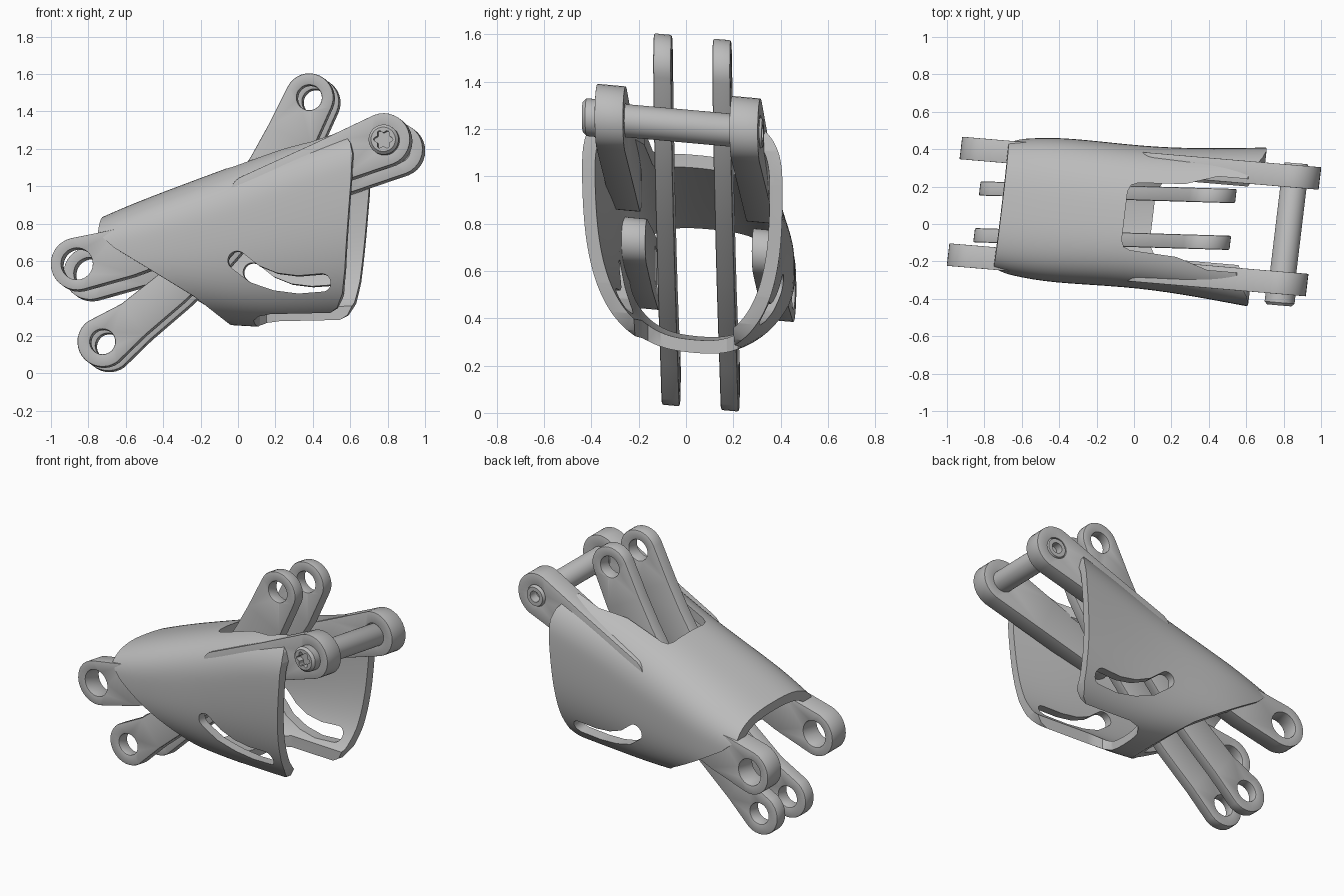
import bpy, bmesh, math
from mathutils import Matrix, Vector

cube = bpy.data.objects.get("Cube")
if cube:
    bpy.data.objects.remove(cube, do_unlink=True)

grey = bpy.data.materials.new("satin grey metal")
grey.use_nodes = True
grey.diffuse_color = (0.5, 0.5, 0.5, 1)
grey.node_tree.nodes["Principled BSDF"].inputs["Base Color"].default_value = (0.5, 0.5, 0.5, 1)


def make(name, bm):
    bmesh.ops.recalc_face_normals(bm, faces=bm.faces)
    me = bpy.data.meshes.new(name)
    bm.to_mesh(me)
    bm.free()
    ob = bpy.data.objects.new(name, me)
    bpy.context.collection.objects.link(ob)
    me.materials.append(grey)
    return ob


def prism(name, loops, axis, lo, hi):
    """Extrude a flat outline (first loop) with holes (other loops)."""
    bm = bmesh.new()
    edges = []
    for loop in loops:
        vs = [bm.verts.new((u, lo, v) if axis == "Y" else (u, v, lo)) for u, v in loop]
        edges += [bm.edges.new((vs[i - 1], vs[i])) for i in range(len(vs))]
    bmesh.ops.triangle_fill(bm, use_beauty=True, edges=edges)
    ext = bmesh.ops.extrude_face_region(bm, geom=bm.faces[:])
    step = Vector((0, hi - lo, 0)) if axis == "Y" else Vector((0, 0, hi - lo))
    bmesh.ops.translate(bm, vec=step, verts=[g for g in ext["geom"] if isinstance(g, bmesh.types.BMVert)])
    return make(name, bm)


def circle(x, z, r, n=36):
    return [(x + r * math.cos(math.tau * i / n), z + r * math.sin(math.tau * i / n)) for i in range(n)]


def strap(path, n=16):
    """Round-ended outline around a path of (x, z, radius)."""
    p = [Vector(q[:2]) for q in path]
    r = [q[2] for q in path]
    last = len(p) - 1
    ang = []
    for i in range(last + 1):
        d = p[min(i + 1, last)] - p[max(i - 1, 0)]
        ang.append(math.atan2(d.y, d.x))

    def at(i, turn):
        a = ang[i] + turn
        return (p[i].x + r[i] * math.cos(a), p[i].y + r[i] * math.sin(a))

    h = math.pi / 2
    out = [at(i, h) for i in range(1, last)]
    out += [at(last, h - math.pi * k / n) for k in range(n + 1)]
    out += [at(i, -h) for i in range(last - 1, 0, -1)]
    out += [at(0, -h - math.pi * k / n) for k in range(n + 1)]
    return out


def apply(ob, kind, **settings):
    m = ob.modifiers.new(kind.lower(), kind)
    for key, value in settings.items():
        setattr(m, key, value)
    bpy.context.view_layer.objects.active = ob
    bpy.ops.object.modifier_apply(modifier=m.name)


def cut(ob, cutter, operation="DIFFERENCE"):
    cutter.hide_render = True
    apply(ob, "BOOLEAN", object=cutter, operation=operation, solver="EXACT")
    bpy.data.objects.remove(cutter, do_unlink=True)


def soften(ob, width=0.012):
    apply(ob, "BEVEL", width=width, segments=2, limit_method="ANGLE", angle_limit=math.radians(40))


def finish(ob, yaw=0.085):
    """Set the part in the slightly turned stance and shade it."""
    ob.data.transform(Matrix(((1, 0.12, 0, 0), (-yaw, 1, 0, 0.04), (0, -0.09, 1, 0), (0, 0, 0, 1))))
    bpy.ops.object.select_all(action="DESELECT")
    ob.select_set(True)
    bpy.context.view_layer.objects.active = ob
    bpy.ops.object.shade_smooth_by_angle(angle=math.radians(35))


# Shell: hollow tapered tube, (x, half width, top, widest height, bottom)
stations = [(-1.0, .31, .70, .56, .36), (-.8, .335, .79, .6, .35), (-.6, .37, .88, .62, .33),
            (-.4, .39, .96, .65, .3), (0, .375, 1.11, .75, .25), (.3, .39, 1.22, .88, .25),
            (.6, .42, 1.31, .98, .26), (.9, .45, 1.4, 1.05, .28)]
wall = 0.055
count = 40


def section(st, inset):
    x, w, top, mid, low = st
    pts = []
    for i in range(count):
        a = math.tau * (i + 0.5) / count
        c, s = math.cos(a), math.sin(a)
        e = 2 / 2.7
        reach = top - mid if s > 0 else mid - low
        pts.append((x, math.copysign(abs(c) ** e, c) * (w - inset),
                    mid + math.copysign(abs(s) ** e, s) * (reach - inset)))
    return pts


bm = bmesh.new()
rings = [section(s, 0) for s in stations] + [section(s, wall) for s in reversed(stations)]
rings = [[bm.verts.new(p) for p in ring] for ring in rings]
for k in range(len(rings)):
    a, b = rings[k - 1], rings[k]
    for i in range(count):
        bm.faces.new((a[i - 1], a[i], b[i], b[i - 1]))
shell = make("shell", bm)
apply(shell, "SUBSURF", levels=2)

# Shell side outline, top opening, bottom opening and curved slots
side = [(-.70, .95), (-.71, .72), (-.62, .64), (-.2, .385), (-.01, .235), (.02, .2),
        (.3, .2), (.48, .28), (.56, .33), (.595, .40), (.615, .52), (.635, .75), (.655, 1.0),
        (.66, 1.14), (.645, 1.2), (.61, 1.245), (.55, 1.28), (.5, 1.5), (-.3, 1.5)]
cut(shell, prism("side_outline", [side], "Y", -1, 1), "INTERSECT")
half = [(1, .25), (.42, .25), (.25, .195), (0, .18), (-.035, .165), (-.05, .13)]
opening = half + [(x, -y) for x, y in reversed(half)]
cut(shell, prism("top_opening", [opening], "Z", .62, 2))
half = [(1, .21), (.2, .21), (.13, .19), (.1, .14)]
opening = half + [(x, -y) for x, y in reversed(half)]
cut(shell, prism("bottom_opening", [opening], "Z", -.2, .62))
slot = [(.04, .57, .05), (.13, .5, .05), (.24, .46, .046), (.36, .445, .046), (.49, .455, .046)]
cut(shell, prism("slot_cutter", [strap(slot)], "Y", -1, 1))
finish(shell)

# Lug arms on both sides
for word, s in (("right", -1), ("left", 1)):
    lo, hi = s * .285 - .06, s * .285 + .06
    arms = (("rear", [(-.82, .555, .14), (-.55, .62, .13), (-.25, .70, .1)], .085),
            ("pin", [(.82, 1.22, .14), (.5, 1.09, .12), (.1, .93, .1)], .068))
    for kind, path, hole in arms:
        arm = prism(f"{kind}_lug_{word}", [strap(path), circle(*path[0][:2], hole)], "Y", lo, hi)
        soften(arm)
        finish(arm)

# Pair of bent links running through the shell
link_path = [(-.705, .155, .135), (-.54, .275, .105), (-.34, .44, .1), (-.15, .63, .105),
             (.05, .87, .115), (.2, 1.08, .13), (.3, 1.25, .135), (.4, 1.46, .13)]
for word, s in (("right", -1), ("left", 1)):
    holes = [circle(*link_path[k][:2], .067) for k in (0, -1)]
    link = prism(f"link_{word}", [strap(link_path)] + holes, "Y", s * .125 - .038, s * .125 + .038)
    soften(link, .008)
    finish(link, yaw=.03)

# Cross pin with head, turned from a profile of (radius, y)
turned = [(0, -.405), (.065, -.405), (.08, -.39), (.08, -.345), (.07, -.34),
          (.07, .335), (.06, .355), (0, .355)]
bm = bmesh.new()
vs = [bm.verts.new((r, y, 0)) for r, y in turned]
es = [bm.edges.new(pair) for pair in zip(vs, vs[1:])]
bmesh.ops.spin(bm, geom=vs + es, cent=(0, 0, 0), axis=(0, 1, 0), angle=math.tau, steps=40)
bmesh.ops.remove_doubles(bm, verts=bm.verts, dist=1e-4)
bmesh.ops.translate(bm, vec=(.825, 0, 1.215), verts=bm.verts)
pin = make("cross_pin", bm)
star = []
for i in range(48):
    a = math.tau * i / 48
    r = .044 + .008 * math.cos(6 * a)
    star.append((.825 + r * math.cos(a), 1.215 + r * math.sin(a)))
cut(pin, prism("star_socket", [star], "Y", -.5, -.365))
cut(pin, prism("end_socket", [circle(.825, 1.215, .035, 24)], "Y", .3, .5))
finish(pin)
